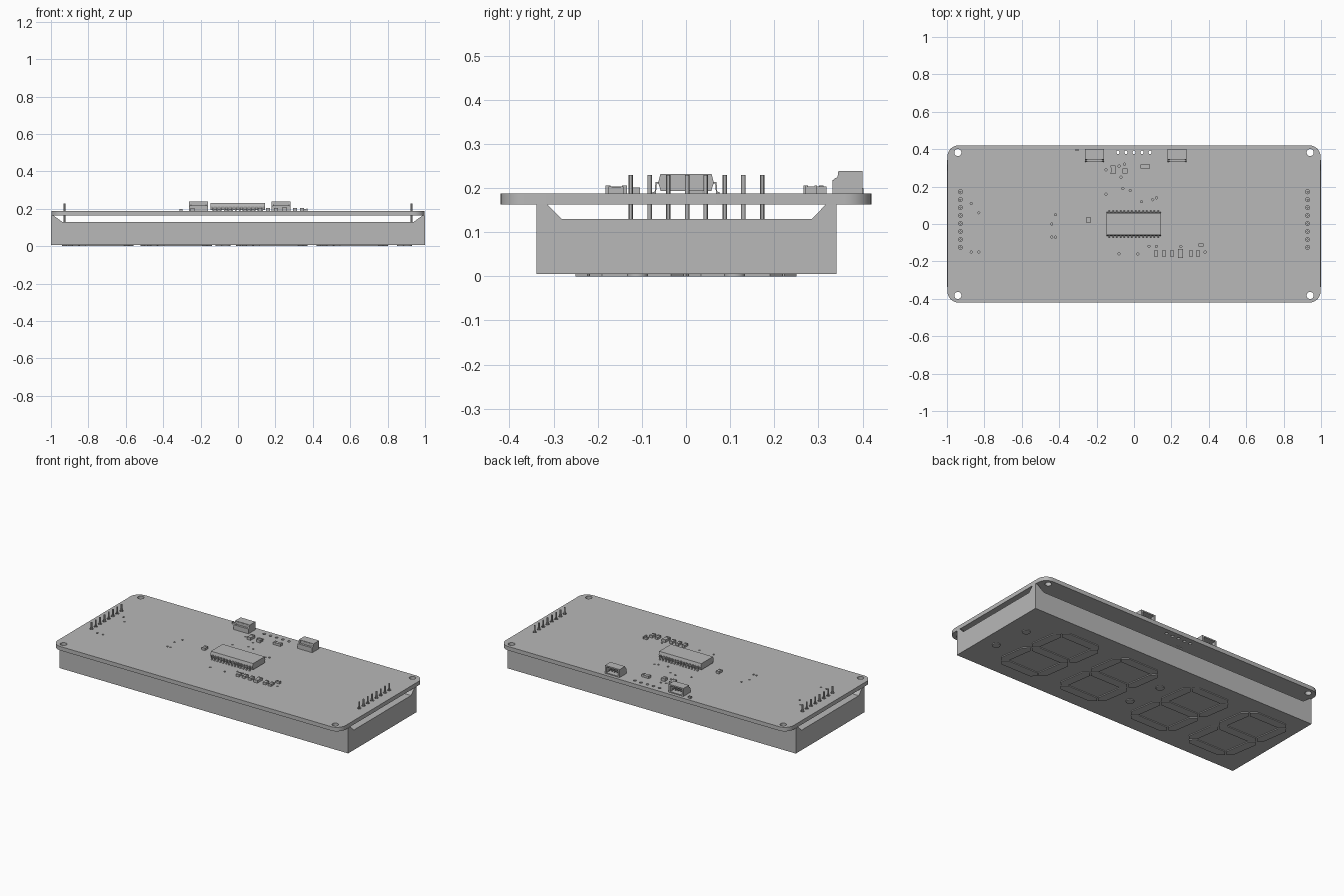
import bpy
import bmesh
import math

old_cube = bpy.data.objects.get("Cube")
if old_cube:
    bpy.data.objects.remove(old_cube, do_unlink=True)

grey = bpy.data.materials.new("plain grey")
grey.use_nodes = True
grey.diffuse_color = (0.48, 0.48, 0.48, 1)
grey.node_tree.nodes["Principled BSDF"].inputs["Base Color"].default_value = grey.diffuse_color

BOARD_LOW, BOARD_TOP = 0.163, 0.188
CASE_LOW, CASE_TOP = 0.005, 0.13
CASE_FRONT, CASE_BACK = -0.338, 0.341


def finish(name, bm):
    bmesh.ops.recalc_face_normals(bm, faces=bm.faces)
    mesh = bpy.data.meshes.new(name)
    bm.to_mesh(mesh)
    bm.free()
    mesh.materials.append(grey)
    obj = bpy.data.objects.new(name, mesh)
    bpy.context.collection.objects.link(obj)
    return obj


def add_prism(bm, outline, low, high, axis="z"):
    """Extrude an outline along z (outline in xy) or along x (outline in yz)."""
    def place(a, b, depth):
        return (a, b, depth) if axis == "z" else (depth, a, b)
    bottom = [bm.verts.new(place(a, b, low)) for a, b in outline]
    top = [bm.verts.new(place(a, b, high)) for a, b in outline]
    bm.faces.new(bottom)
    bm.faces.new(top)
    count = len(outline)
    for i in range(count):
        j = (i + 1) % count
        bm.faces.new((bottom[i], bottom[j], top[j], top[i]))


def rectangle(a, b, width, depth):
    return [(a - width / 2, b - depth / 2), (a + width / 2, b - depth / 2),
            (a + width / 2, b + depth / 2), (a - width / 2, b + depth / 2)]


def circle(x, y, radius, sides=16):
    return [(x + radius * math.cos(math.tau * i / sides),
             y + radius * math.sin(math.tau * i / sides)) for i in range(sides)]


def rounded_rectangle(half_x, half_y, radius, steps=8):
    points = []
    for corner, (sx, sy) in enumerate([(1, 1), (-1, 1), (-1, -1), (1, -1)]):
        for i in range(steps + 1):
            angle = (corner + i / steps) * math.pi / 2
            points.append((sx * (half_x - radius) + radius * math.cos(angle),
                           sy * (half_y - radius) + radius * math.sin(angle)))
    return points


# Circuit board with drilled holes, made as a filled curve
pin_rows = [(side * 0.928, -0.125 + i * 0.0425) for side in (-1, 1) for i in range(8)]
vias = [(-.87, .11), (-.83, .06), (-.87, -.15), (-.83, -.15), (-.42, .05), (-.44, 0),
        (-.44, -.07), (-.42, -.07), (-.15, .16), (-.06, .19), (-.02, .18), (.04, .12),
        (.1, .13), (.12, .14), (-.15, .29), (-.08, .31), (-.05, .32), (-.07, .25),
        (.08, -.12), (.12, -.12), (-.08, -.16), (.02, -.16), (.25, -.12), (.38, -.15)]
loops = [rounded_rectangle(0.998, 0.42, 0.06)]
loops += [circle(sx * 0.942, sy * 0.382, 0.019, 24) for sx in (-1, 1) for sy in (-1, 1)]
loops += [circle(i * 0.043, 0.383, 0.009) for i in range(-2, 3)]
loops += [circle(x, y, 0.011) for x, y in pin_rows]
loops += [circle(x, y, 0.006, 10) for x, y in vias]
curve = bpy.data.curves.new("circuit_board", "CURVE")
curve.dimensions = "2D"
curve.fill_mode = "BOTH"
curve.extrude = (BOARD_TOP - BOARD_LOW) / 2
for loop in loops:
    spline = curve.splines.new("POLY")
    spline.points.add(len(loop) - 1)
    for point, (x, y) in zip(spline.points, loop):
        point.co = (x, y, 0, 1)
    spline.use_cyclic_u = True
curve.materials.append(grey)
board = bpy.data.objects.new("circuit_board", curve)
board.location.z = (BOARD_TOP + BOARD_LOW) / 2
bpy.context.collection.objects.link(board)
bpy.ops.object.select_all(action="DESELECT")
board.select_set(True)
bpy.context.view_layer.objects.active = board
bpy.ops.object.convert(target="MESH")

# Display case with four tapered corner posts that hold the board
bm = bmesh.new()
middle = (CASE_FRONT + CASE_BACK) / 2
add_prism(bm, rectangle(0, middle, 2, CASE_BACK - CASE_FRONT), CASE_LOW, CASE_TOP)
finish("display_case", bm)
for side, x in (("right", -1), ("left", 1)):
    for end, y, toward in (("front", CASE_FRONT, 1), ("back", CASE_BACK, -1)):
        bm = bmesh.new()
        rings = []
        for z, wide, deep in ((CASE_TOP, 0.06, 0.056), (BOARD_LOW, 0.015, 0.024)):
            rings += [bm.verts.new((x - x * wide * u, y + toward * deep * v, z))
                      for u, v in ((0, 0), (1, 0), (1, 1), (0, 1))]
        bmesh.ops.convex_hull(bm, input=rings)
        finish(f"{end}_{side}_post", bm)


# Slanted seven-segment digits on the underside
def segment(x, y, length, width, upright):
    half, tip = length / 2, width / 2
    shape = [(-half, 0), (tip - half, -tip), (half - tip, -tip),
             (half, 0), (half - tip, tip), (tip - half, tip)]
    if upright:
        shape = [(b, a) for a, b in shape]
    return [(x + a - 0.15 * (y + b), y + b) for a, b in shape]


for number, centre in enumerate((0.61, 0.18, -0.33, -0.75)):
    bm = bmesh.new()
    for row in (-1, 0, 1):
        add_prism(bm, segment(centre, row * 0.223, 0.262, 0.055, False), 0, CASE_LOW)
    for row in (-1, 1):
        for side in (-1, 1):
            outline = segment(centre + side * 0.135, row * 0.112, 0.212, 0.055, True)
            add_prism(bm, outline, 0, CASE_LOW)
    finish(f"digit_{number + 1}", bm)
bm = bmesh.new()
for x in (0.89, -0.08):
    for y in (-0.11, 0.11):
        add_prism(bm, circle(x - 0.15 * y, y, 0.024, 24), 0, CASE_LOW)
finish("colon_dots", bm)

# Display pins passing through the board
bm = bmesh.new()
for x, y in pin_rows:
    add_prism(bm, circle(x, y, 0.005, 12), CASE_TOP, 0.229)
finish("display_pins", bm)

# Driver chip with bevelled long sides
bm = bmesh.new()
body = [(-0.057, 0.193), (0.057, 0.193), (0.063, 0.212),
        (0.058, 0.232), (-0.058, 0.232), (-0.063, 0.212)]
add_prism(bm, body, -0.147, 0.145, "x")
finish("driver_chip", bm)

# Gull-wing chip leads
bm = bmesh.new()
lead = [(0.06, 0.214), (0.069, 0.214), (0.071, 0.191), (0.076, 0.191),
        (0.076, BOARD_TOP), (0.068, BOARD_TOP), (0.066, 0.21), (0.06, 0.21)]
for i in range(14):
    x = -0.001 + (i - 6.5) * 0.02
    for side in (-1, 1):
        add_prism(bm, [(side * a, b) for a, b in lead], x - 0.004, x + 0.004, "x")
finish("chip_leads", bm)

# Two cable sockets opening toward the back edge
step = [(0.332, BOARD_TOP), (0.4, BOARD_TOP), (0.4, 0.238), (0.345, 0.238),
        (0.343, 0.224), (0.337, 0.222), (0.332, 0.216)]
for side, centre in (("right", -0.211), ("left", 0.231)):
    bm = bmesh.new()
    for wall in (-1, 1):
        x = centre + wall * 0.046
        add_prism(bm, step, x - 0.005, x + 0.005, "x")
    for y, z, depth, height in ((0.34, 0.203, 0.016, 0.03), (0.366, 0.191, 0.068, 0.006),
                                (0.373, 0.234, 0.054, 0.008), (0.351, 0.21, 0.012, 0.05)):
        add_prism(bm, rectangle(y, z, depth, height), centre - 0.045, centre + 0.045, "x")
    for i in range(4):
        x = centre + (i - 1.5) * 0.018
        add_prism(bm, rectangle(0.372, 0.21, 0.04, 0.006), x - 0.003, x + 0.003, "x")
    finish(f"{side}_socket", bm)

# Small surface parts: centre and size, each with two end caps
parts = [(-.112, .289, .026, .045), (-.048, .283, .026, .028), (.061, .307, .05, .022),
         (-.305, .396, .018, .012), (-.244, .021, .022, .032), (.358, -.112, .028, .016),
         (.249, -.158, .026, .048)]
parts += [(x, -0.158, 0.02, 0.034) for x in (.118, .16, .203, .305, .342)]
bm = bmesh.new()
for x, y, width, depth in parts:
    height = 0.4 * min(width, depth) + 0.007
    add_prism(bm, rectangle(x, y, width * 0.94, depth * 0.94), BOARD_TOP, BOARD_TOP + height - 0.002)
    for end in (-1, 1):
        if width > depth:
            cap = rectangle(x + end * width * 0.39, y, width * 0.22, depth)
        else:
            cap = rectangle(x, y + end * depth * 0.39, width, depth * 0.22)
        add_prism(bm, cap, BOARD_TOP, BOARD_TOP + height)
finish("surface_parts", bm)

# Smooth the round parts and keep their edges sharp
for name in ("circuit_board", "display_pins", "colon_dots"):
    bpy.ops.object.select_all(action="DESELECT")
    obj = bpy.data.objects[name]
    obj.select_set(True)
    bpy.context.view_layer.objects.active = obj
    bpy.ops.object.shade_smooth_by_angle()
